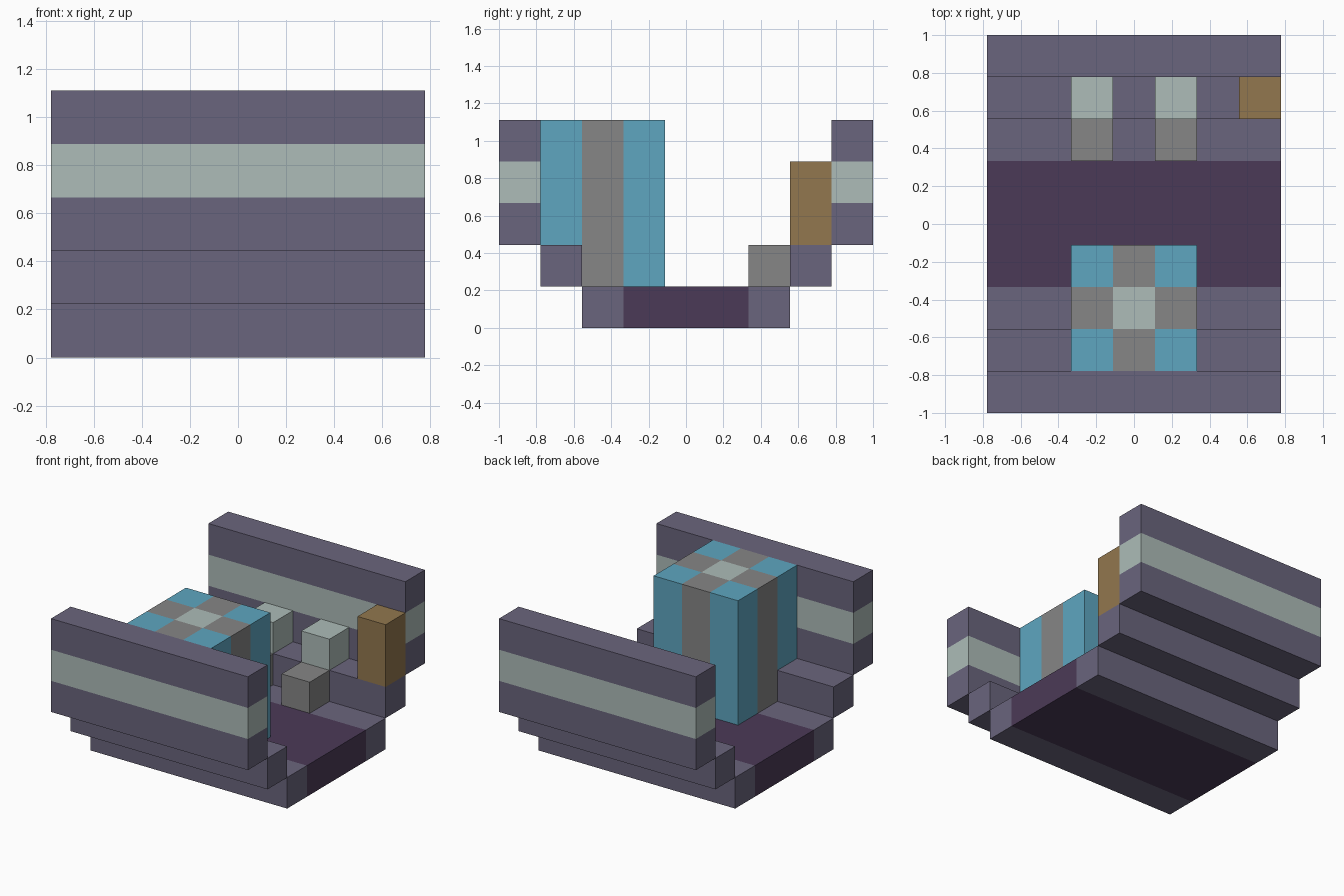
import bpy, bmesh
from mathutils import Vector

if "Cube" in bpy.data.objects:
    bpy.data.objects.remove(bpy.data.objects["Cube"], do_unlink=True)

U = 2 / 9  # one grid cell


def linear(c):
    c /= 255
    return c / 12.92 if c <= 0.04045 else ((c + 0.055) / 1.055) ** 2.4


def material(name, *rgb):
    mat = bpy.data.materials.new(name)
    mat.use_nodes = True
    colour = [linear(c) for c in rgb] + [1]
    mat.diffuse_color = colour
    node = next(n for n in mat.node_tree.nodes if n.type == "BSDF_PRINCIPLED")
    node.inputs["Base Color"].default_value = colour
    node.inputs["Roughness"].default_value = 0.8
    return mat


slate = material("slate", 106, 101, 125)
plum = material("dark plum", 75, 58, 87)
pale = material("pale grey green", 173, 188, 184)
grey = material("mid grey", 134, 134, 134)
blue = material("sky blue", 94, 166, 192)
brown = material("brown", 146, 119, 78)


def block(name, low, high, mats, cuts=(), rule=None, drop=None):
    """Box in grid cells; cuts are (axis, position), rule picks the material per face."""
    low, high = Vector(low), Vector(high)
    bm = bmesh.new()
    bmesh.ops.create_cube(bm, size=1)
    for v in bm.verts:
        v.co = (low + high) / 2 + v.co * (high - low)
    for axis, pos in cuts:
        normal, point = Vector(), Vector()
        normal[axis], point[axis] = 1, pos
        bmesh.ops.bisect_plane(bm, geom=bm.verts[:] + bm.edges[:] + bm.faces[:],
                               plane_co=point, plane_no=normal)
    if drop:
        hidden = [f for f in bm.faces if drop(f.calc_center_median())]
        bmesh.ops.delete(bm, geom=hidden, context="FACES")
    if rule:
        for f in bm.faces:
            f.material_index = rule(f.calc_center_median())
    bmesh.ops.scale(bm, vec=(U, U, U), verts=bm.verts)
    mesh = bpy.data.meshes.new(name)
    bm.to_mesh(mesh)
    bm.free()
    for m in mats:
        mesh.materials.append(m)
    obj = bpy.data.objects.new(name, mesh)
    bpy.context.collection.objects.link(obj)
    return obj


# Floor with a dark middle band
block("floor", (-3.5, -2.5, 0), (3.5, 2.5, 1), [slate, plum],
      [(1, -1.5), (1, 1.5)], lambda c: int(abs(c.y) < 1.5))

# Stepped sides: a ledge and a striped wall at front and back
for side, s in (("front", -1), ("back", 1)):
    y = sorted((2.5 * s, 3.5 * s))
    block(side + "_ledge", (-3.5, y[0], 1), (3.5, y[1], 2), [slate])
    block(side + "_wall", (-3.5, y[0] + s, 2), (3.5, y[1] + s, 5), [slate, pale],
          [(2, 3), (2, 4)], lambda c: int(3 < c.z < 4))

# Tall tower: blue corners, grey bands, pale centre; its foot is sunk in the front ledge
block("tower", (-1.5, -3.5, 1), (1.5, -0.5, 5), [pale, grey, blue],
      [(0, -0.5), (0, 0.5), (1, -2.5), (1, -1.5), (2, 2)],
      lambda c: int(abs(c.x) > 0.5) + int(abs(c.y + 2) > 0.5),
      lambda c: c.z < 2 and c.y < -2.5)

# Two seats, each a grey step with a pale cube behind
for side, x in (("right", -1), ("left", 1)):
    block(side + "_step", (x - 0.5, 1.5, 1), (x + 0.5, 2.5, 2), [grey])
    block(side + "_seat", (x - 0.5, 2.5, 2), (x + 0.5, 3.5, 3), [pale])

# Brown post in the back left corner
block("corner_post", (2.5, 2.5, 2), (3.5, 3.5, 4), [brown])
